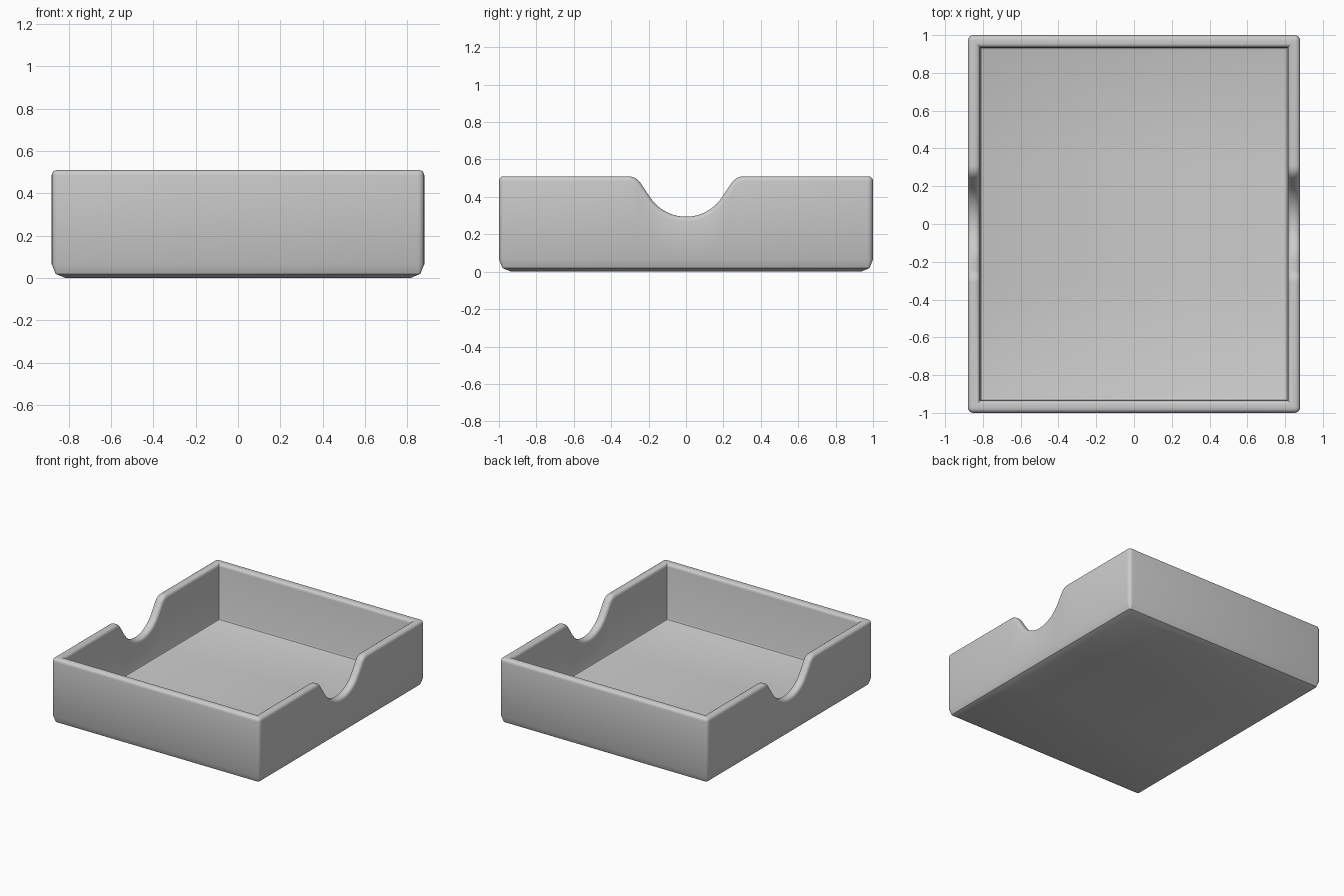
import bpy
import bmesh
from math import sin, cos, pi, radians

if "Cube" in bpy.data.objects:
    bpy.data.objects.remove(bpy.data.objects["Cube"], do_unlink=True)

HX, HY, TOP = 0.88, 1.0, 0.51      # half width, half depth, rim height
CORNER, WALL, FLOOR = 0.03, 0.065, 0.08
RIM, FOOT, COVE = 0.025, 0.065, 0.015

# Finger notch: big arc at the bottom blending into the rim through small arcs
LOW, BIG, SMALL, SHOULDER = 0.294, 0.23, 0.08, 0.31
SLOPE, STEPS = radians(56), 10


def notch_half():
    """(y, z, tilt) from the notch bottom out to the rim."""
    angles = [SLOPE * i / STEPS for i in range(STEPS + 1)]
    pts = [(BIG * sin(a), LOW + BIG * (1 - cos(a)), a) for a in angles]
    pts += [(SHOULDER - SMALL * sin(a), TOP - SMALL * (1 - cos(a)), a)
            for a in reversed(angles)]
    return pts


def side_station(side, y, z, tilt):
    def point(o, base, d):
        if base == "rim":
            return (side * (HX - o), y - d * sin(tilt), z + d * cos(tilt))
        return (side * (HX - o), y, d)
    return point


def corner_station(sx, sy, angle):
    def point(o, base, d):
        cx, cy = sx * (HX - CORNER), sy * (HY - CORNER)
        z = TOP + d if base == "rim" else d
        if o < CORNER:
            k = CORNER - o
            return (cx + k * cos(angle), cy + k * sin(angle), z)
        return (cx - sx * (o - CORNER), cy - sy * (o - CORNER), z)
    return point


# Wall cross-section: (inset from outside, height reference, height)
k = FOOT * (1 - cos(pi / 4))
section = [(FOOT, "base", 0), (k, "base", k), (0, "base", FOOT)]
arc = [pi / 2 * i / 4 for i in range(5)]
section += [(RIM * (1 - cos(a)), "rim", RIM * (sin(a) - 1)) for a in arc]
section += [(WALL - RIM * (1 - cos(a)), "rim", RIM * (sin(a) - 1)) for a in reversed(arc)]
section += [(WALL, "base", FLOOR + COVE), (WALL + COVE * 0.3, "base", FLOOR + COVE * 0.3),
            (WALL + COVE, "base", FLOOR)]

# Stations anticlockwise around the tray, starting on the +x side
half = notch_half()
across = [(-y, z, -t) for y, z, t in reversed(half[1:])] + half
quarter = [pi / 2 * i / 4 for i in range(5)]
stations = [side_station(1, *p) for p in across]
stations += [corner_station(1, 1, a) for a in quarter]
stations += [corner_station(-1, 1, a + pi / 2) for a in quarter]
stations += [side_station(-1, *p) for p in reversed(across)]
stations += [corner_station(-1, -1, a + pi) for a in quarter]
stations += [corner_station(1, -1, a + 3 * pi / 2) for a in quarter]

# Loft the section around the tray, then close underside and floor
bm = bmesh.new()
rows = [[bm.verts.new(s(*p)) for p in section] for s in stations]
for i, row in enumerate(rows):
    nxt = rows[(i + 1) % len(rows)]
    for j in range(len(section) - 1):
        bm.faces.new((row[j], nxt[j], nxt[j + 1], row[j + 1]))
bm.faces.new([r[0] for r in reversed(rows)])
bm.faces.new([r[-1] for r in rows])
bmesh.ops.remove_doubles(bm, verts=bm.verts, dist=0.0005)
bmesh.ops.recalc_face_normals(bm, faces=bm.faces)
mesh = bpy.data.meshes.new("tray")
bm.to_mesh(mesh)
bm.free()

tray = bpy.data.objects.new("tray", mesh)
bpy.context.collection.objects.link(tray)

# Single grey finish
grey = bpy.data.materials.new("light_grey")
grey.use_nodes = True
colour = (0.6, 0.6, 0.6, 1)
grey.diffuse_color = colour
grey.node_tree.nodes["Principled BSDF"].inputs["Base Color"].default_value = colour
mesh.materials.append(grey)

bpy.ops.object.select_all(action="DESELECT")
tray.select_set(True)
bpy.context.view_layer.objects.active = tray
bpy.ops.object.shade_smooth_by_angle(angle=radians(30))
